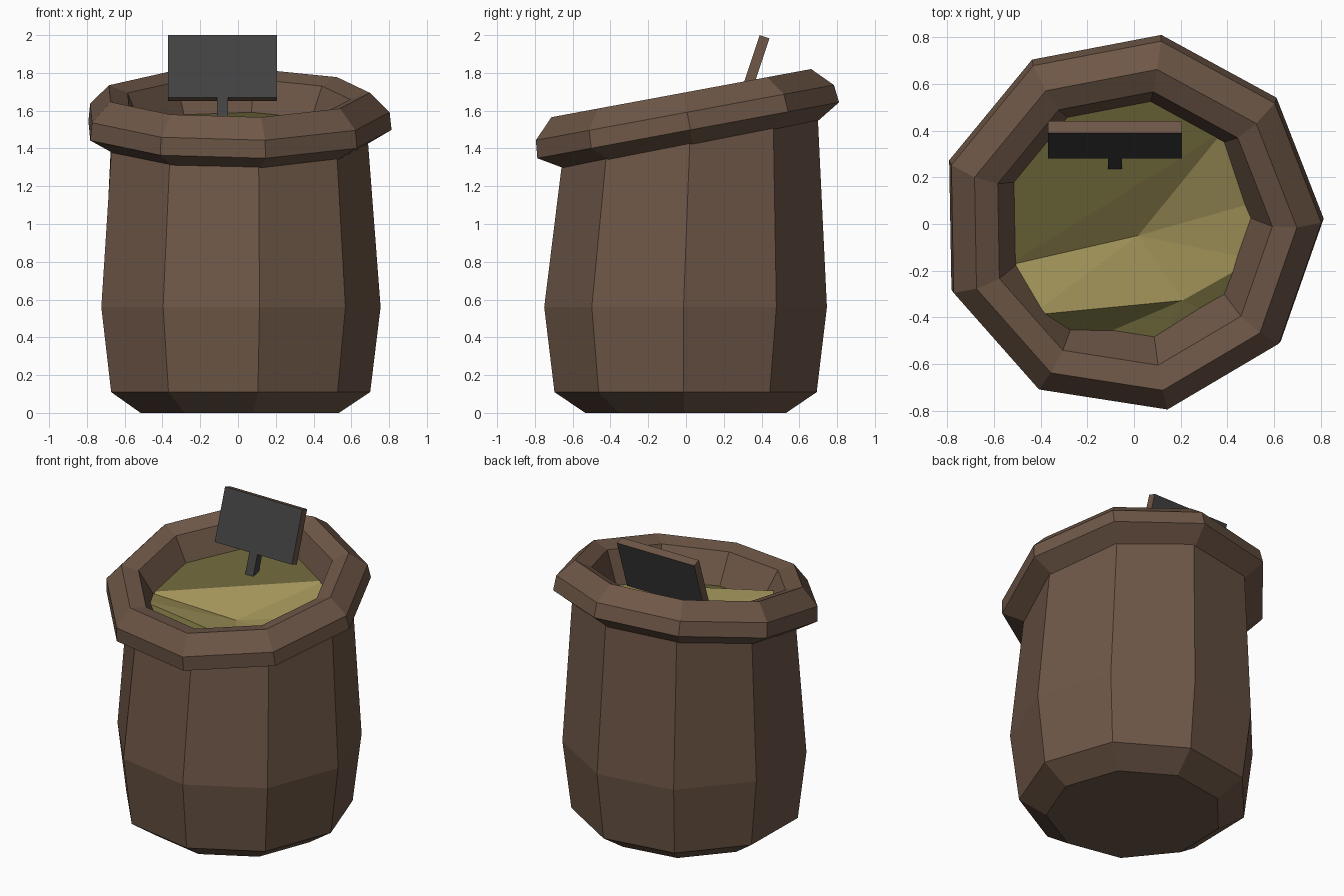
import bpy, bmesh
from math import radians, sin, cos
from mathutils import Matrix, Vector

if "Cube" in bpy.data.objects:
    bpy.data.objects.remove(bpy.data.objects["Cube"], do_unlink=True)

SIDES = 9
TILT = Matrix.Translation((-0.012, 0, 1.545)) @ Matrix.Rotation(radians(10.5), 4, 'X')


def material(name, rgb):
    m = bpy.data.materials.new(name)
    m.use_nodes = True
    m.diffuse_color = (*rgb, 1)
    m.node_tree.nodes["Principled BSDF"].inputs["Base Color"].default_value = (*rgb, 1)
    return m


brown = material("sack brown", (0.156, 0.095, 0.063))
dark_olive = material("dark olive", (0.150, 0.133, 0.041))
light_olive = material("light olive", (0.352, 0.287, 0.098))
grey = material("slate grey", (0.054, 0.054, 0.054))


def finish(name, bm, *mats):
    mesh = bpy.data.meshes.new(name)
    bm.to_mesh(mesh)
    bm.free()
    for m in mats:
        mesh.materials.append(m)
    obj = bpy.data.objects.new(name, mesh)
    bpy.context.collection.objects.link(obj)
    return obj


def ring(bm, radius, height, phase, matrix):
    angles = [radians(phase + 360 * i / SIDES) for i in range(SIDES)]
    return [bm.verts.new(matrix @ Vector((radius * cos(a), radius * sin(a), height)))
            for a in angles]


def bridge(bm, rings):
    for low, high in zip(rings, rings[1:]):
        for i in range(SIDES):
            j = (i + 1) % SIDES
            bm.faces.new((low[i], low[j], high[j], high[i]))


# Sack body: upright rings below, slanted ring under the rim
bm = bmesh.new()
upright = Matrix.Translation((-0.005, 0, 0))
rings = [ring(bm, r, z, -1, upright) for r, z in ((0.54, 0), (0.705, 0.11), (0.76, 0.56))]
rings.append(ring(bm, 0.70, -0.11, 0, TILT))
bridge(bm, rings)
bm.faces.new(rings[0][::-1])
finish("sack_body", bm, brown)

# Rolled rim and inner wall
bm = bmesh.new()
profile = ((0.69, -0.13), (0.825, -0.05), (0.815, 0.045), (0.71, 0.15),
           (0.605, 0.115), (0.50, -0.12), (0.47, -0.3))
bridge(bm, [ring(bm, r, h, 1, TILT) for r, h in profile])
finish("rolled_rim", bm, brown)

# Contents: level back part, dip in the middle, ridge at the front
points = {
    "left": (-0.53, -0.19, -0.05), "back_left": (-0.53, 0.2, -0.05),
    "back_mid": (-0.28, 0.49, -0.05), "back": (0.1, 0.56, -0.05),
    "back_right": (0.39, 0.39, -0.05), "right": (0.54, 0.08, -0.09),
    "front_right": (0.53, -0.17, -0.08), "dip": (0.03, -0.08, -0.16),
    "ridge_right": (0.22, -0.35, -0.09), "ridge_left": (-0.43, -0.39, 0.04),
    "front_left": (-0.2, -0.53, -0.08), "front": (0.1, -0.58, -0.08),
    "front_side": (0.38, -0.43, -0.1),
}
dark_faces = ("left back_right back back_mid back_left",
              "ridge_left front_left ridge_right", "front_left front ridge_right",
              "ridge_right front front_side", "ridge_right front_side front_right")
light_faces = ("left dip back_right", "left ridge_left dip", "ridge_left ridge_right dip",
               "dip ridge_right front_right", "dip front_right right",
               "dip right back_right")
bm = bmesh.new()
verts = {k: bm.verts.new(TILT @ Vector(p)) for k, p in points.items()}
for index, group in enumerate((dark_faces, light_faces)):
    for names in group:
        bm.faces.new([verts[n] for n in names.split()]).material_index = index
finish("contents", bm, dark_olive, light_olive)

# Sign leaning back: grey faces with brown edges, on a grey post
LEAN = Matrix.Translation((-0.082, 0.361, 1.826)) @ Matrix.Rotation(radians(-18.4), 4, 'X')


def box(name, size, height, *mats):
    bm = bmesh.new()
    bmesh.ops.create_cube(bm, size=1)
    bmesh.ops.scale(bm, vec=size, verts=bm.verts)
    bm.normal_update()
    for f in bm.faces:
        f.material_index = 0 if abs(f.normal.y) > 0.5 else len(mats) - 1
    obj = finish(name, bm, *mats)
    obj.matrix_world = LEAN @ Matrix.Translation((0, 0, height))


box("sign_board", (0.575, 0.055, 0.348), 0, grey, brown)
box("sign_post", (0.06, 0.054, 0.18), -0.26, grey)
